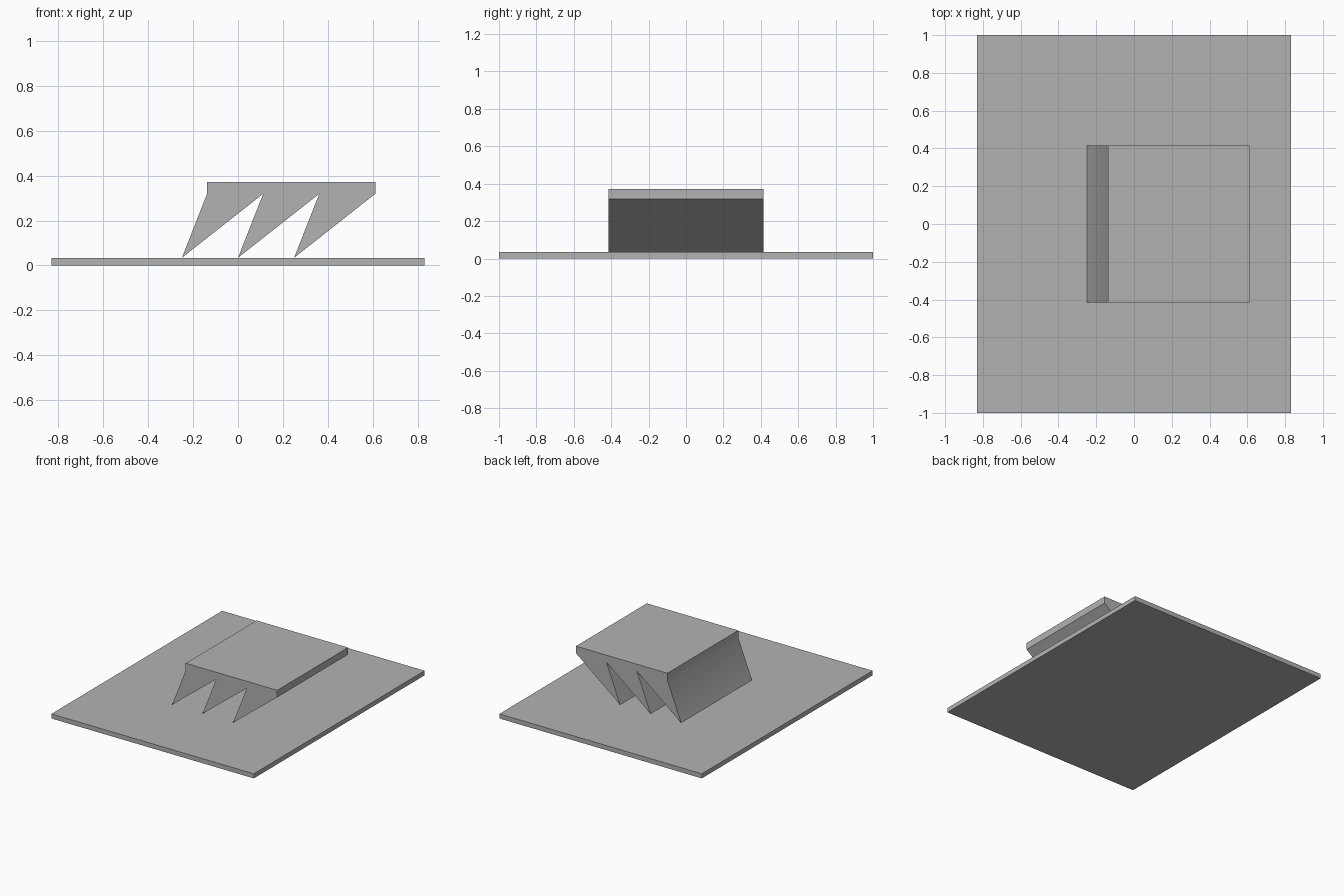
import bpy
import bmesh
import math

cube = bpy.data.objects.get("Cube")
if cube:
    bpy.data.objects.remove(cube, do_unlink=True)

GREY = 0.448
PLATE_X, PLATE_Y, PLATE_TOP = 0.83, 1.0, 0.034
BLOCK_Y = 0.415
ROOT_Z, TOP_Z = 0.319, 0.371
PITCH, LEAN = 0.25, 0.112

grey = bpy.data.materials.new("plain_grey")
grey.use_nodes = True
colour = (GREY, GREY, GREY, 1)
grey.diffuse_color = colour
grey.node_tree.nodes["Principled BSDF"].inputs["Base Color"].default_value = colour


def extrude_profile(name, points, half_depth):
    """Extrude an x-z outline along y, centred on y = 0."""
    bm = bmesh.new()
    face = bm.faces.new([bm.verts.new((x, -half_depth, z)) for x, z in points])
    result = bmesh.ops.extrude_face_region(bm, geom=[face])
    moved = [v for v in result["geom"] if isinstance(v, bmesh.types.BMVert)]
    bmesh.ops.translate(bm, verts=moved, vec=(0, 2 * half_depth, 0))
    bmesh.ops.recalc_face_normals(bm, faces=bm.faces)
    mesh = bpy.data.meshes.new(name)
    bm.to_mesh(mesh)
    bm.free()
    mesh.materials.append(grey)
    obj = bpy.data.objects.new(name, mesh)
    bpy.context.collection.objects.link(obj)
    return obj


# Flat base plate
extrude_profile("base_plate", [(-PLATE_X, 0), (PLATE_X, 0),
                               (PLATE_X, PLATE_TOP), (-PLATE_X, PLATE_TOP)], PLATE_Y)

# Block with three slanted teeth resting on the plate
outline = [(LEAN - PITCH, TOP_Z), (LEAN - PITCH, ROOT_Z)]
for i in range(3):
    tip = (i - 1) * PITCH
    outline += [(tip, PLATE_TOP), (tip + LEAN + PITCH, ROOT_Z)]
outline.append((outline[-1][0], TOP_Z))
block = extrude_profile("toothed_block", outline, BLOCK_Y)

# Soften only the shallow bend on the leaning side
bpy.ops.object.select_all(action="DESELECT")
block.select_set(True)
bpy.context.view_layer.objects.active = block
bpy.ops.object.shade_smooth_by_angle(angle=math.radians(30))
